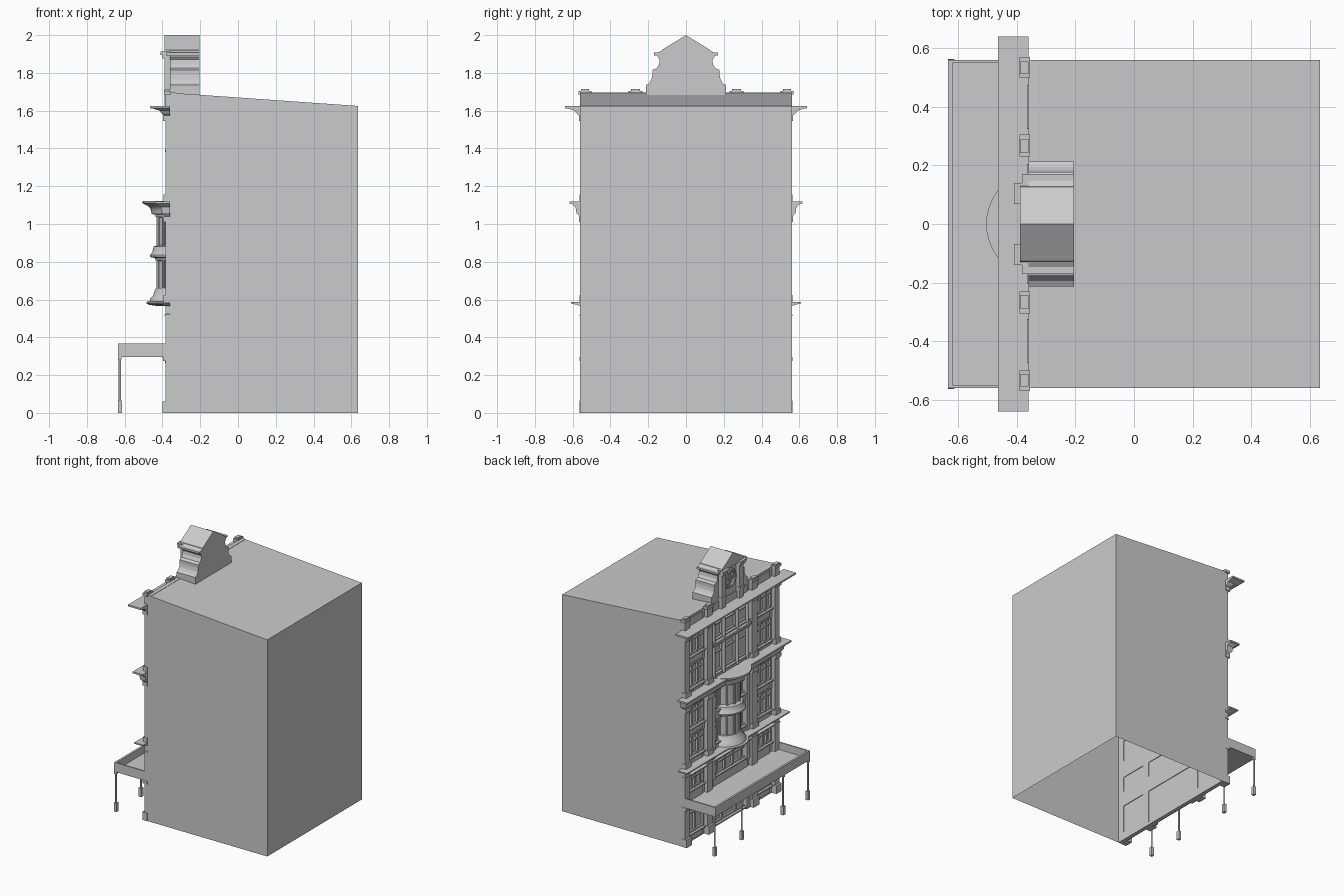
import bpy, bmesh, math

if "Cube" in bpy.data.objects:
    bpy.data.objects.remove(bpy.data.objects["Cube"])

WALL, FRONT, HALF = -0.36, -0.385, 0.56   # wall plane, pilaster plane, half width


def finish(name, bm):
    bmesh.ops.recalc_face_normals(bm, faces=bm.faces[:])
    me = bpy.data.meshes.new(name)
    bm.to_mesh(me)
    bm.free()
    ob = bpy.data.objects.new(name, me)
    bpy.context.collection.objects.link(ob)
    return ob


def boxes(name, items):
    """One object from many boxes (x0, x1, y0, y1, z0, z1)."""
    bm = bmesh.new()
    for x0, x1, y0, y1, z0, z1 in items:
        vs = bmesh.ops.create_cube(bm, size=1)["verts"]
        for v in vs:
            v.co.x = x0 if v.co.x < 0 else x1
            v.co.y = y0 if v.co.y < 0 else y1
            v.co.z = z0 if v.co.z < 0 else z1
    return finish(name, bm)


def both(items):
    """Mirror boxes across y = 0."""
    return items + [(a, b, -d, -c, e, f) for a, b, c, d, e, f in items]


def loft(name, rings):
    bm = bmesh.new()
    rows = [[bm.verts.new(p) for p in r] for r in rings]
    n = len(rows[0])
    for a, b in zip(rows, rows[1:]):
        for i in range(n):
            j = (i + 1) % n
            bm.faces.new((a[i], a[j], b[j], b[i]))
    bm.faces.new(rows[0][::-1])
    bm.faces.new(rows[-1])
    return finish(name, bm)


def prism(name, yz, x0, x1):
    return loft(name, [[(x, y, z) for y, z in yz] for x in (x0, x1)])


def cornice(name, levels):
    """Moulding that returns around both ends; levels are (z, projection)."""
    return loft(name, [[(FRONT - p, -HALF - p, z), (WALL, -HALF - p, z),
                        (WALL, HALF + p, z), (FRONT - p, HALF + p, z)] for z, p in levels])


def cylinders(name, items, segs=12):
    bm = bmesh.new()
    for x, y, z0, z1, r in items:
        vs = bmesh.ops.create_cone(bm, cap_ends=True, segments=segs, radius1=r,
                                   radius2=r, depth=z1 - z0)["verts"]
        bmesh.ops.translate(bm, verts=vs, vec=(x, y, (z0 + z1) / 2))
    ob = finish(name, bm)
    smooth(ob)
    return ob


def smooth(ob):
    bpy.ops.object.select_all(action='DESELECT')
    ob.select_set(True)
    bpy.context.view_layer.objects.active = ob
    bpy.ops.object.shade_smooth_by_angle(angle=math.radians(35))


# main shell: sides, back and sloping roof, open below and behind the facade
bm = bmesh.new()
V = {(i, s): bm.verts.new((x, s * HALF, z)) for s in (-1, 1)
     for i, (x, z) in enumerate([(WALL, 0), (0.635, 0), (0.635, 1.625), (WALL, 1.695)])}
for s in (-1, 1):
    bm.faces.new([V[i, s] for i in range(4)])
for i in (1, 2):
    bm.faces.new((V[i, -1], V[i + 1, -1], V[i + 1, 1], V[i, 1]))
finish("building_shell", bm)


# facade bays: wall bands between recessed windows with mullions
def bay(name, y0, y1, openings):
    walls, panes, bars = [], [], []
    z = 0
    for a, b, cols in openings + [(1.695, 1.695, 0)]:
        walls.append((WALL, -0.33, y0, y1, z, a))
        if 0.05 < a - z < 0.2:
            walls.append((WALL - 0.006, WALL, y0 + 0.03, y1 - 0.03, z + 0.015, a - 0.015))
        z = b
        if not cols:
            continue
        panes.append((-0.34, -0.335, y0, y1, a, b))
        w = (y1 - y0) / cols
        for i in range(cols + 1):
            t = 0.008 if 0 < i < cols else 0.014
            c = y0 + i * w
            bars.append((WALL + 0.003, -0.34, max(c - t, y0), min(c + t, y1), a, b))
        for c, t in ((a + 0.006, 0.006), (a + 0.7 * (b - a), 0.004), (b - 0.006, 0.006)):
            bars.append((WALL + 0.006, -0.34, y0, y1, c - t, c + t))
        bars.append((WALL - 0.012, -0.34, y0, y1, a - 0.01, a))
    boxes(name + "_wall", walls)
    boxes(name + "_glass", panes)
    boxes(name + "_frames", bars)


side = [(0.06, 0.27, 2), (0.385, 0.50, 4), (0.63, 0.79, 3), (0.85, 1.01, 3),
        (1.15, 1.32, 3), (1.39, 1.55, 3)]
bay("left_bay", 0.295, 0.505, side)
bay("right_bay", -0.505, -0.295, side)
bay("centre_bay", -0.235, 0.235, [(0.02, 0.27, 3), (0.385, 0.50, 5), (0.63, 0.79, 5),
                                  (0.87, 1.01, 5), (1.15, 1.36, 3), (1.41, 1.55, 3)])

# giant pilasters with bases, capitals and parapet blocks
pil = []
for y0, y1 in ((0.235, 0.295), (0.505, 0.56)):
    pil.append((FRONT, -0.33, y0, y1, 0, 1.695))
    pil.append((-0.40, WALL, y0 - 0.004, min(y1 + 0.004, 0.563), 0, 0.06))
    pil.append((-0.398, WALL, y0 - 0.003, min(y1 + 0.003, 0.563), 0.275, 0.297))
    for z in (0.588, 1.12):
        pil.append((-0.395, WALL, y0 - 0.004, min(y1 + 0.004, 0.563), z, z + 0.035))
    for z in (1.01, 1.545):
        pil.append((-0.397, WALL, y0 - 0.006, min(y1 + 0.006, 0.566), z, z + 0.03))
    pil.append((-0.392, -0.355, y0 - 0.004, y1 + 0.01, 1.685, 1.705))
    pil.append((-0.388, -0.36, y0 + 0.008, y1 - 0.004, 1.705, 1.714))
boxes("pilasters", both(pil))

# slim pilasters beside the centre bay
boxes("inner_pilasters", both([(-0.375, -0.34, 0.185, 0.225, z0, z1)
                               for z0, z1 in ((0, 0.29), (0.37, 0.565), (0.588, 1.04))]))

# upper centre columns and the shelf above them
cylinders("upper_columns", [(-0.368, y, z0, z1, 0.013) for y in (-0.2, -0.08, 0.08, 0.2)
                            for z0, z1 in ((1.13, 1.37), (1.395, 1.56))])
boxes("upper_shelf", [(-0.387, -0.335, -0.225, 0.225, 1.38, 1.395),
                      (-0.38, -0.335, -0.215, 0.215, 1.365, 1.38)])

# cornices
cornice("string_course", [(0.512, 0.0), (0.514, 0.004), (0.521, 0.004), (0.523, 0.0)])
cornice("lower_cornice", [(0.565, 0), (0.573, 0.018), (0.579, 0.05), (0.588, 0.05)])
cornice("middle_cornice", [(1.035, 0), (1.058, 0.02), (1.09, 0.025), (1.105, 0.042),
                           (1.108, 0.057), (1.12, 0.057)])
cornice("top_cornice", [(1.57, 0), (1.585, 0.02), (1.6, 0.03), (1.61, 0.062),
                        (1.613, 0.08), (1.625, 0.08)])

# two-storey bow window: half-round revolved profile
CX, SEG = -0.32, 24
prof = [(0.10, 0.565), (0.15, 0.572), (0.165, 0.58), (0.165, 0.588), (0.148, 0.59),
        (0.145, 0.605), (0.13, 0.62), (0.12, 0.65), (0.115, 0.66), (0.104, 0.662),
        (0.104, 0.805), (0.116, 0.807), (0.12, 0.82), (0.146, 0.825), (0.146, 0.835),
        (0.134, 0.85), (0.127, 0.88), (0.114, 0.885), (0.102, 0.888), (0.102, 1.035),
        (0.116, 1.037), (0.118, 1.05), (0.138, 1.053), (0.14, 1.075), (0.15, 1.09),
        (0.165, 1.10), (0.185, 1.11), (0.185, 1.122)]
rings = []
for r, z in prof:
    arc = [math.radians(90 + 180 * i / SEG) for i in range(SEG + 1)]
    rings.append([(CX + r * math.cos(a), r * math.sin(a), z) for a in arc])
smooth(loft("bow_window", rings))
cylinders("bow_mullions", [(CX + 0.105 * math.cos(a), 0.105 * math.sin(a), z0, z1, 0.009)
                           for a in [math.radians(d) for d in range(105, 256, 30)]
                           for z0, z1 in ((0.655, 0.81), (0.88, 1.04))], 8)

# gable: scrolled outline, pediment, pilasters and round window
half = [(0.213, 1.68), (0.213, 1.735), (0.195, 1.745), (0.183, 1.765), (0.178, 1.79),
        (0.178, 1.815), (0.155, 1.825), (0.143, 1.845), (0.139, 1.87), (0.15, 1.885),
        (0.15, 1.905), (0.125, 1.92)]
mirror = [(-y, z) for y, z in half]
prism("gable_body", half + [(0, 1.995)] + mirror[::-1], WALL, -0.205)
prism("gable_pediment", [(0.135, 1.9), (0.127, 1.922), (0, 2.0), (-0.127, 1.922),
                         (-0.135, 1.9)], -0.39, -0.205)
boxes("gable_cornice", [(-0.382, -0.205, -0.17, 0.17, 1.893, 1.907)]
      + both([(-0.41, -0.36, 0.068, 0.14, 1.895, 1.912),
              (-0.40, -0.36, 0.073, 0.135, 1.875, 1.895)]))
boxes("gable_pilasters", both([(-0.388, -0.36, 0.08, 0.13, 1.625, 1.875),
                               (-0.393, -0.36, 0.076, 0.134, 1.69, 1.71)]))
bpy.ops.mesh.primitive_torus_add(location=(-0.362, 0, 1.80), rotation=(0, math.pi / 2, 0),
                                 major_radius=0.06, minor_radius=0.012,
                                 major_segments=32, minor_segments=8)
bpy.context.object.name = "round_window_frame"
smooth(bpy.context.object)
boxes("round_window_bars", [(-0.366, -0.36, -0.004, 0.004, 1.745, 1.855),
                            (-0.366, -0.36, -0.055, 0.055, 1.796, 1.804)])

# street canopy with upstand on three sides
boxes("canopy", [(-0.63, -0.34, -HALF, HALF, 0.297, 0.312),
                 (-0.635, -0.62, -HALF, HALF, 0.297, 0.367)]
      + both([(-0.63, FRONT, 0.55, HALF, 0.297, 0.367)]))
posts = (0.552, 0.232, -0.258, -0.552)
cylinders("canopy_posts", [(-0.625, y, 0, 0.30, 0.0065) for y in posts])
boxes("post_bases", [(-0.635, -0.614, y - 0.012, y + 0.012, 0, 0.065) for y in posts]
      + [(-0.634, -0.616, y - 0.010, y + 0.010, 0.282, 0.297) for y in posts])

# curved brackets under the canopy
arc = [(FRONT - 0.025 * (1 - math.sin(t)), 0.297 - 0.035 * (1 - math.cos(t)))
       for t in [math.pi / 2 * i / 6 for i in range(7)]]
for label, ys in (("left", (0.25, 0.52)), ("right", (-0.28, -0.55))):
    for i, y in enumerate(ys):
        loft(f"{label}_bracket_{i + 1}", [[(x, yy, z) for x, z in arc + [(FRONT + 0.005, 0.297)]]
                                          for yy in (y, y + 0.03)])
